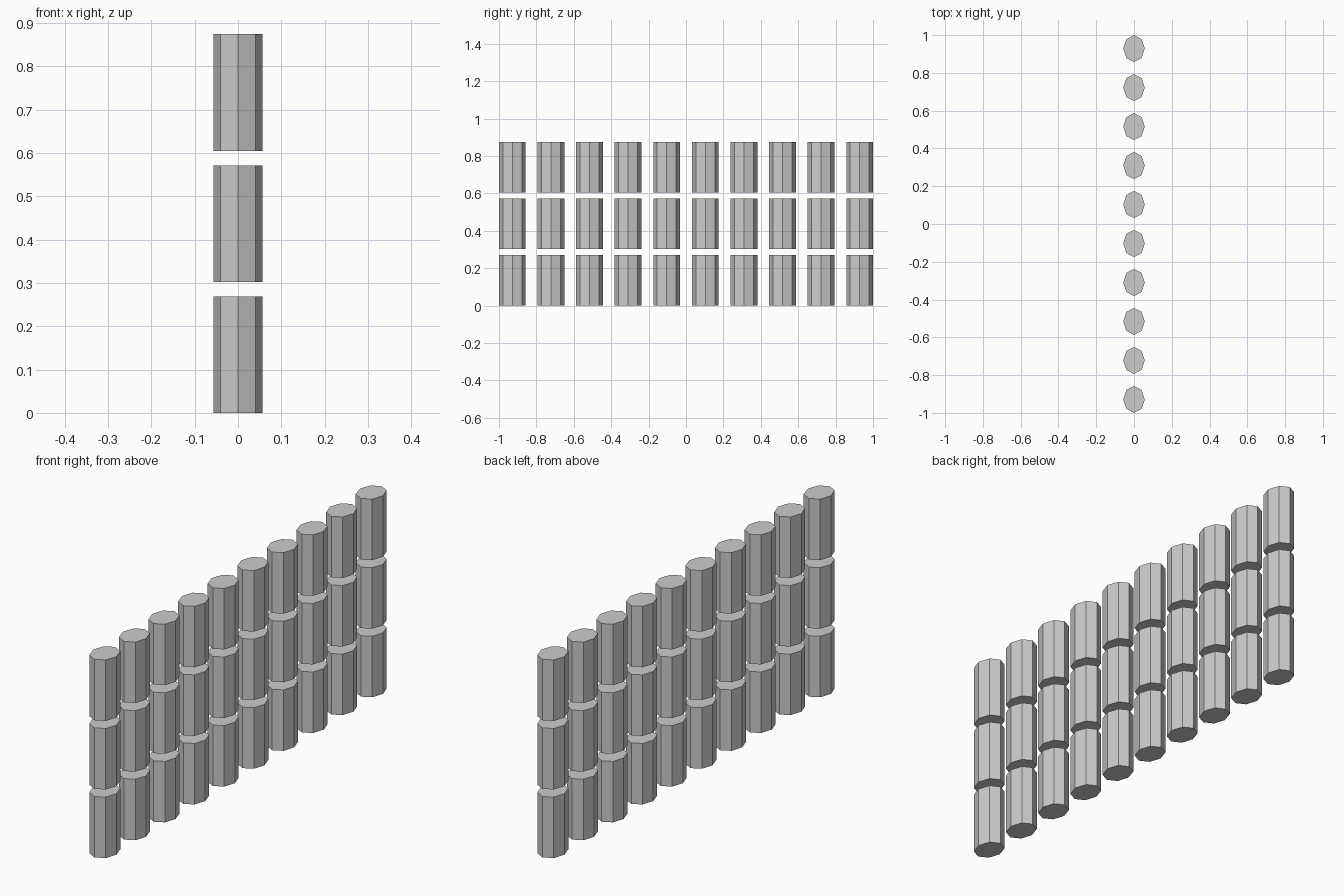
import bpy, bmesh
from mathutils import Matrix

if "Cube" in bpy.data.objects:
    bpy.data.objects.remove(bpy.data.objects["Cube"])

COLS, ROWS = 10, 3
RX, RY, H = 0.0568, 0.0715, 0.269          # half width, half depth, height
PITCH_Y = (2 - 2 * RY) / (COLS - 1)
PITCH_Z = 0.3025

# One eight-sided, slightly oval cell standing on its base
mesh = bpy.data.meshes.new("cell")
bm = bmesh.new()
bmesh.ops.create_cone(bm, cap_ends=True, segments=8, radius1=1, radius2=1, depth=1,
                      matrix=Matrix.Diagonal((RX, RY, H, 1)) @ Matrix.Translation((0, 0, 0.5)))
bm.to_mesh(mesh)
bm.free()

# Repeat it as a flat grid of columns and rows
for row in range(ROWS):
    for col in range(COLS):
        cell = bpy.data.objects.new(f"cell_row{row + 1}_col{col + 1}", mesh)
        cell.location = (0, -1 + RY + col * PITCH_Y, row * PITCH_Z)
        bpy.context.collection.objects.link(cell)
